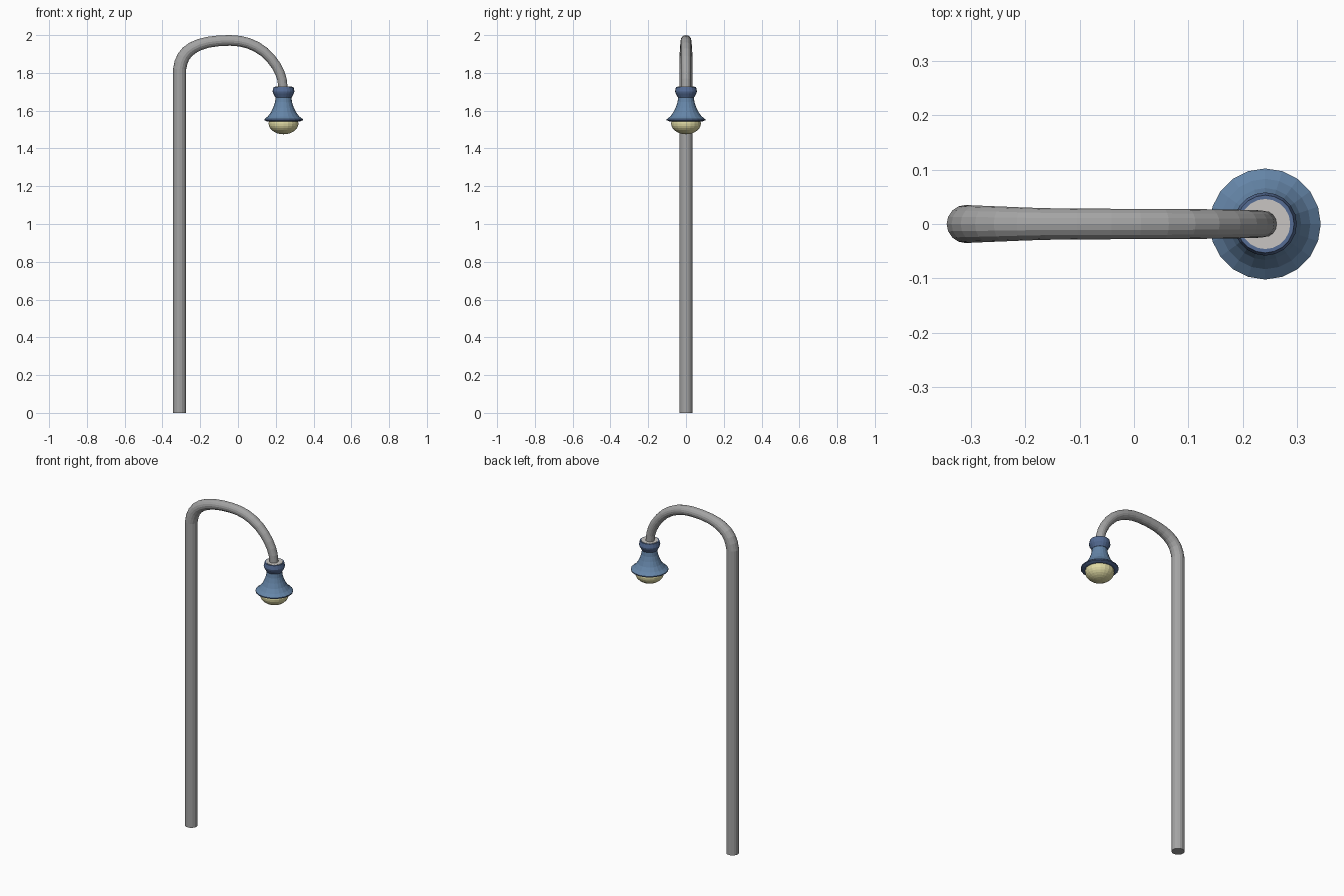
import bpy, bmesh, math
from mathutils import Vector

if "Cube" in bpy.data.objects:
    bpy.data.objects.remove(bpy.data.objects["Cube"])

LAMP_X = 0.241


def material(name, rgb):
    m = bpy.data.materials.new(name)
    m.diffuse_color = (*rgb, 1)
    m.use_nodes = True
    m.node_tree.nodes["Principled BSDF"].inputs["Base Color"].default_value = m.diffuse_color
    return m


def rings_to_object(name, rings, mat):
    """Skin a list of point rings and cap both ends."""
    bm = bmesh.new()
    loops = [[bm.verts.new(p) for p in ring] for ring in rings]
    n = len(loops[0])
    for a, b in zip(loops, loops[1:]):
        for i in range(n):
            j = (i + 1) % n
            bm.faces.new((a[i], a[j], b[j], b[i]))
    bm.faces.new(loops[0][::-1])
    bm.faces.new(loops[-1])
    bmesh.ops.recalc_face_normals(bm, faces=bm.faces)
    me = bpy.data.meshes.new(name)
    bm.to_mesh(me)
    bm.free()
    ob = bpy.data.objects.new(name, me)
    bpy.context.collection.objects.link(ob)
    me.materials.append(mat)
    return ob


def circle(center, u, v, r, n):
    return [center + r * (math.cos(t) * u + math.sin(t) * v)
            for t in (2 * math.pi * i / n for i in range(n))]


def lathe(name, profile, mat, n=20):
    """Revolve (radius, z) points around the lamp axis."""
    return rings_to_object(name, [
        circle(Vector((LAMP_X, 0, z)), Vector((1, 0, 0)), Vector((0, 1, 0)), r, n)
        for r, z in profile], mat)


def smooth_path(p):
    """Add one Catmull-Rom midpoint to every inner span."""
    out = [p[0], p[1]]
    for i in range(1, len(p) - 2):
        out.append((9 * (p[i] + p[i + 1]) - p[i - 1] - p[i + 2]) / 16)
        out.append(p[i + 1])
    return out + [p[-1]]


grey = material("dark_grey_metal", (0.37, 0.37, 0.37))
plate_grey = material("plate_grey", (0.58, 0.56, 0.54))
blue = material("blue_paint", (0.13, 0.235, 0.39))
navy = material("dark_blue_paint", (0.09, 0.15, 0.30))
cream = material("cream_glass", (0.74, 0.70, 0.37))

# Pole and curved arm: x, z and radius along the centre line
path = [Vector(p) for p in (
    (-0.309, 1.75, 0.035), (-0.309, 1.82, 0.035), (-0.289, 1.885, 0.034),
    (-0.241, 1.932, 0.032), (-0.16, 1.962, 0.029), (-0.042, 1.972, 0.028),
    (0.055, 1.957, 0.028), (0.14, 1.910, 0.027), (0.204, 1.835, 0.026),
    (0.233, 1.765, 0.025), (LAMP_X, 1.70, 0.024))]
path = smooth_path(path)
path[0] = Vector((-0.309, 0, 0.035))
pts = [Vector((p.x, 0, p.y)) for p in path]
side = Vector((0, 1, 0))
rings = []
for i, p in enumerate(pts):
    a = pts[max(i - 1, 0)]
    b = pts[min(i + 1, len(pts) - 1)]
    tangent = Vector((0, 0, 1)) if i < 2 else (b - a).normalized()
    rings.append(circle(p, side, side.cross(tangent), path[i].z, 16))
rings_to_object("pole_and_arm", rings, grey)

# Collar joining arm and shade, with a grey top plate
lathe("collar", [(0.053, 1.725), (0.058, 1.702), (0.055, 1.692), (0.043, 1.670)], navy)
lathe("collar_plate", [(0.046, 1.715), (0.046, 1.727)], plate_grey)

# Flared shade and its rim
lathe("shade", [(0.041, 1.675), (0.045, 1.645), (0.054, 1.618), (0.066, 1.592),
                (0.083, 1.570), (0.102, 1.555)], blue)
lathe("shade_rim", [(0.102, 1.555), (0.102, 1.549), (0.088, 1.543)], navy)

# Bulb
bpy.ops.mesh.primitive_uv_sphere_add(segments=20, ring_count=14, radius=1,
                                     location=(LAMP_X, 0, 1.532))
bulb = bpy.context.object
bulb.name = "bulb"
bulb.scale = (0.079, 0.079, 0.057)
bulb.data.materials.append(cream)
